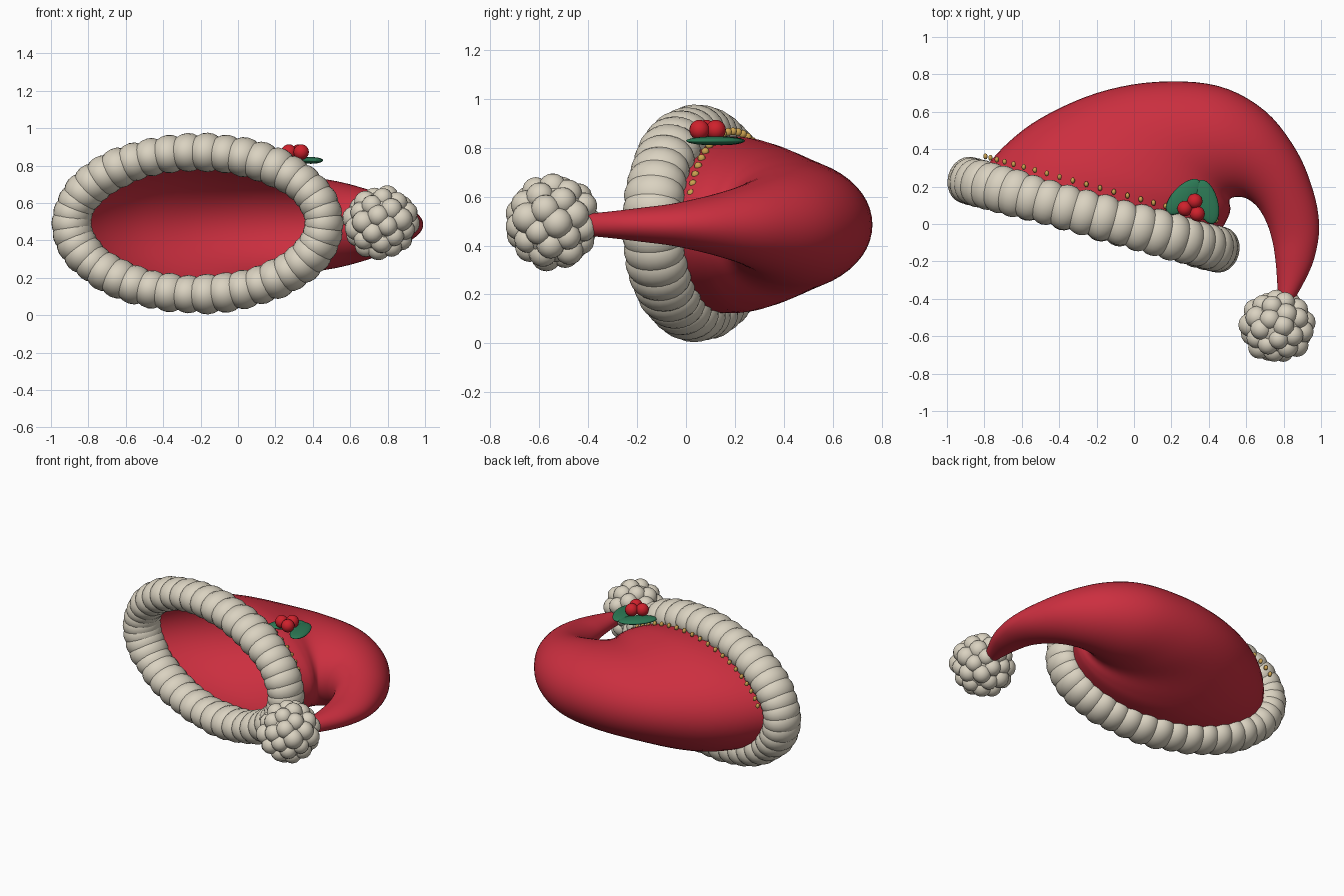
import bpy, bmesh, math, random
from mathutils import Vector, Matrix

if "Cube" in bpy.data.objects:
    bpy.data.objects.remove(bpy.data.objects["Cube"])

random.seed(4)


def material(name, rgb):
    m = bpy.data.materials.new(name)
    m.diffuse_color = (*rgb, 1)
    m.use_nodes = True
    m.node_tree.nodes["Principled BSDF"].inputs["Base Color"].default_value = m.diffuse_color
    return m


RED = material("red felt", (0.60, 0.028, 0.05))
CREAM = material("cream fluff", (0.70, 0.645, 0.53))
GREEN = material("leaf green", (0.025, 0.19, 0.09))
BERRY = material("berry red", (0.62, 0.015, 0.025))
GOLD = material("gold", (0.60, 0.36, 0.08))


def finish(name, bm, mat):
    me = bpy.data.meshes.new(name)
    bmesh.ops.recalc_face_normals(bm, faces=bm.faces)
    bm.to_mesh(me)
    bm.free()
    me.materials.append(mat)
    for p in me.polygons:
        p.use_smooth = True
    ob = bpy.data.objects.new(name, me)
    bpy.context.collection.objects.link(ob)
    return ob


def blob(bm, loc, scale, rot=None, seg=20):
    """Add a stretched sphere to bm."""
    mat = Matrix.Translation(loc) @ (rot or Matrix()) @ Matrix.Diagonal((*scale, 1))
    bmesh.ops.create_uvsphere(bm, u_segments=seg, v_segments=seg * 3 // 5,
                              radius=1, matrix=mat)


# Brim frame: the brim is an ellipse in a plane turned about z
CENTRE = Vector((-0.215, 0.048, 0.492))
ALONG = Vector((0.964, -0.266, 0))
NORMAL = Vector((0.266, 0.964, 0))
UP = Vector((0, 0, 1))


def brim_point(a, width, height, offset=0):
    return (CENTRE + ALONG * width * math.cos(a) + UP * height * math.sin(a)
            + NORMAL * offset)


# Hat body: elliptical sections (outer x, outer y, inner x, inner y, half height)
sections = [
    (-0.85, 0.23, 0.42, -0.12, 0.36),
    (-0.70, 0.41, 0.50, 0.03, 0.36),
    (-0.50, 0.565, 0.515, 0.08, 0.332),
    (-0.20, 0.70, 0.51, 0.115, 0.285),
    (0.12, 0.76, 0.515, 0.135, 0.26),
    (0.45, 0.738, 0.55, 0.145, 0.237),
    (0.70, 0.605, 0.605, 0.135, 0.20),
    (0.87, 0.39, 0.665, 0.085, 0.155),
    (0.96, 0.17, 0.712, 0.0, 0.115),
    (0.99, -0.01, 0.742, -0.10, 0.086),
    (0.97, -0.16, 0.757, -0.20, 0.07),
    (0.93, -0.27, 0.765, -0.30, 0.057),
    (0.86, -0.40, 0.77, -0.40, 0.045),
]


def smooth_path(pts, steps):
    """Catmull-Rom interpolation through rows of numbers."""
    out = []
    for i in range(len(pts) - 1):
        p0, p1 = pts[max(i - 1, 0)], pts[i]
        p2, p3 = pts[i + 1], pts[min(i + 2, len(pts) - 1)]
        for s in range(steps):
            t = s / steps
            out.append([0.5 * (2 * b + (c - a) * t + (2 * a - 5 * b + 4 * c - d) * t * t
                               + (3 * b - a - 3 * c + d) * t ** 3)
                        for a, b, c, d in zip(p0, p1, p2, p3)])
    out.append(list(pts[-1]))
    return out


bm = bmesh.new()
SIDES = 48
rings = []
for ox, oy, ix, iy, h in smooth_path(sections, 5):
    mid = Vector(((ox + ix) / 2, (oy + iy) / 2, 0.485))
    half = Vector(((ox - ix) / 2, (oy - iy) / 2, 0))
    rings.append([bm.verts.new(mid + half * math.cos(2 * math.pi * k / SIDES)
                               + UP * h * math.sin(2 * math.pi * k / SIDES))
                  for k in range(SIDES)])
for r, s in zip(rings, rings[1:]):
    for k in range(SIDES):
        j = (k + 1) % SIDES
        bm.faces.new((r[k], r[j], s[j], s[k]))
bm.faces.new(rings[-1])
finish("hat_body", bm, RED)

# Fluffy brim: a loop of overlapping puffs
bm = bmesh.new()
PUFFS = 42
for i in range(PUFFS):
    a = 2 * math.pi * i / PUFFS
    out = (ALONG * math.cos(a) * 0.385 + UP * math.sin(a) * 0.70).normalized()
    tangent = NORMAL.cross(out)
    rot = Matrix((out, tangent, NORMAL)).transposed().to_4x4()
    k = random.uniform(0.97, 1.04)
    blob(bm, brim_point(a, 0.70, 0.38), (0.105 * k, 0.10 * k, 0.125 * k), rot)
finish("fluffy_brim", bm, CREAM)

# Pompom: puffs spread evenly over a core
bm = bmesh.new()
pom = Vector((0.767, -0.545, 0.495))
blob(bm, pom, (0.165,) * 3)
COUNT = 42
for i in range(COUNT):
    z = 1 - 2 * (i + 0.5) / COUNT
    a = i * math.pi * (3 - math.sqrt(5))
    r = math.sqrt(1 - z * z)
    d = Vector((r * math.cos(a), r * math.sin(a), z))
    blob(bm, pom + d * random.uniform(0.138, 0.15), (random.uniform(0.054, 0.064),) * 3, seg=16)
finish("pompom", bm, CREAM)

# Gold bead trim along the upper edge behind the brim
bm = bmesh.new()
for i in range(23):
    a = math.radians(162 - 6.5 * i)
    blob(bm, brim_point(a, 0.675, 0.375, 0.148), (0.012, 0.016, 0.016), seg=10)
finish("gold_bead_trim", bm, GOLD)

# Holly leaves
for name, x, y, angle in (("left_leaf", 0.265, 0.145, 46), ("right_leaf", 0.39, 0.118, 106)):
    bm = bmesh.new()
    blob(bm, (x, y, 0.828), (0.122, 0.058, 0.018),
         Matrix.Rotation(math.radians(angle), 4, "Z"), 24)
    finish(name, bm, GREEN)

# Holly berries
bm = bmesh.new()
for x, y in ((0.325, 0.122), (0.272, 0.083), (0.338, 0.055)):
    blob(bm, (x, y, 0.873), (0.041,) * 3)
finish("holly_berries", bm, BERRY)
